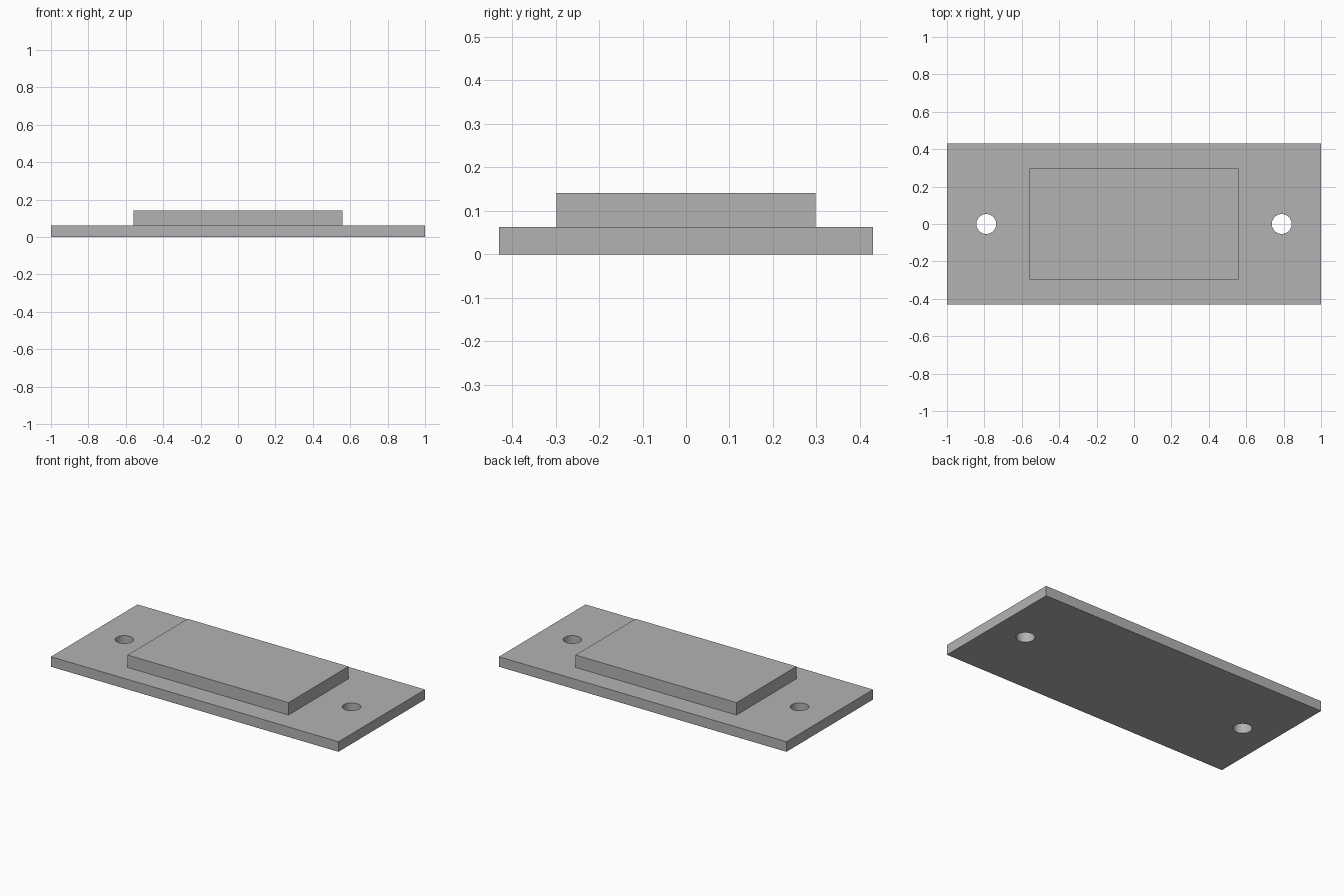
import bpy

cube = bpy.data.objects.get("Cube")
if cube:
    bpy.data.objects.remove(cube, do_unlink=True)

BASE_TOP, PAD_TOP = 0.063, 0.141
HOLE_X, HOLE_R = 0.79, 0.053

grey = bpy.data.materials.new("plain_grey")
grey.use_nodes = True
colour = (0.45, 0.45, 0.45, 1)
grey.diffuse_color = colour
grey.node_tree.nodes["Principled BSDF"].inputs["Base Color"].default_value = colour


def slab(name, width, depth, bottom, top):
    bpy.ops.mesh.primitive_cube_add(size=1, location=(0, 0, (bottom + top) / 2))
    obj = bpy.context.object
    obj.name = name
    obj.scale = (width, depth, top - bottom)
    bpy.ops.object.transform_apply(location=True, rotation=False, scale=True)
    obj.data.materials.append(grey)
    return obj


# Base plate and raised pad
base = slab("base_plate", 2, 0.86, 0, BASE_TOP)
slab("raised_pad", 1.12, 0.596, BASE_TOP, PAD_TOP)

# Round mounting holes through both ends of the plate
for side in (-1, 1):
    bpy.ops.mesh.primitive_cylinder_add(vertices=48, radius=HOLE_R, depth=1,
                                        location=(side * HOLE_X, 0, 0))
    cutter = bpy.context.object
    cutter.name = "hole_cutter"
    cutter.hide_render = True
    cutter.data.materials.append(grey)
    hole = base.modifiers.new("mounting_hole", "BOOLEAN")
    hole.operation = "DIFFERENCE"
    hole.solver = "EXACT"
    hole.object = cutter
    bpy.context.view_layer.objects.active = base
    bpy.ops.object.modifier_apply(modifier=hole.name)
    bpy.data.objects.remove(cutter, do_unlink=True)

# Smooth hole walls, sharp plate edges
bpy.ops.object.select_all(action="DESELECT")
base.select_set(True)
bpy.context.view_layer.objects.active = base
bpy.ops.object.shade_smooth_by_angle()
